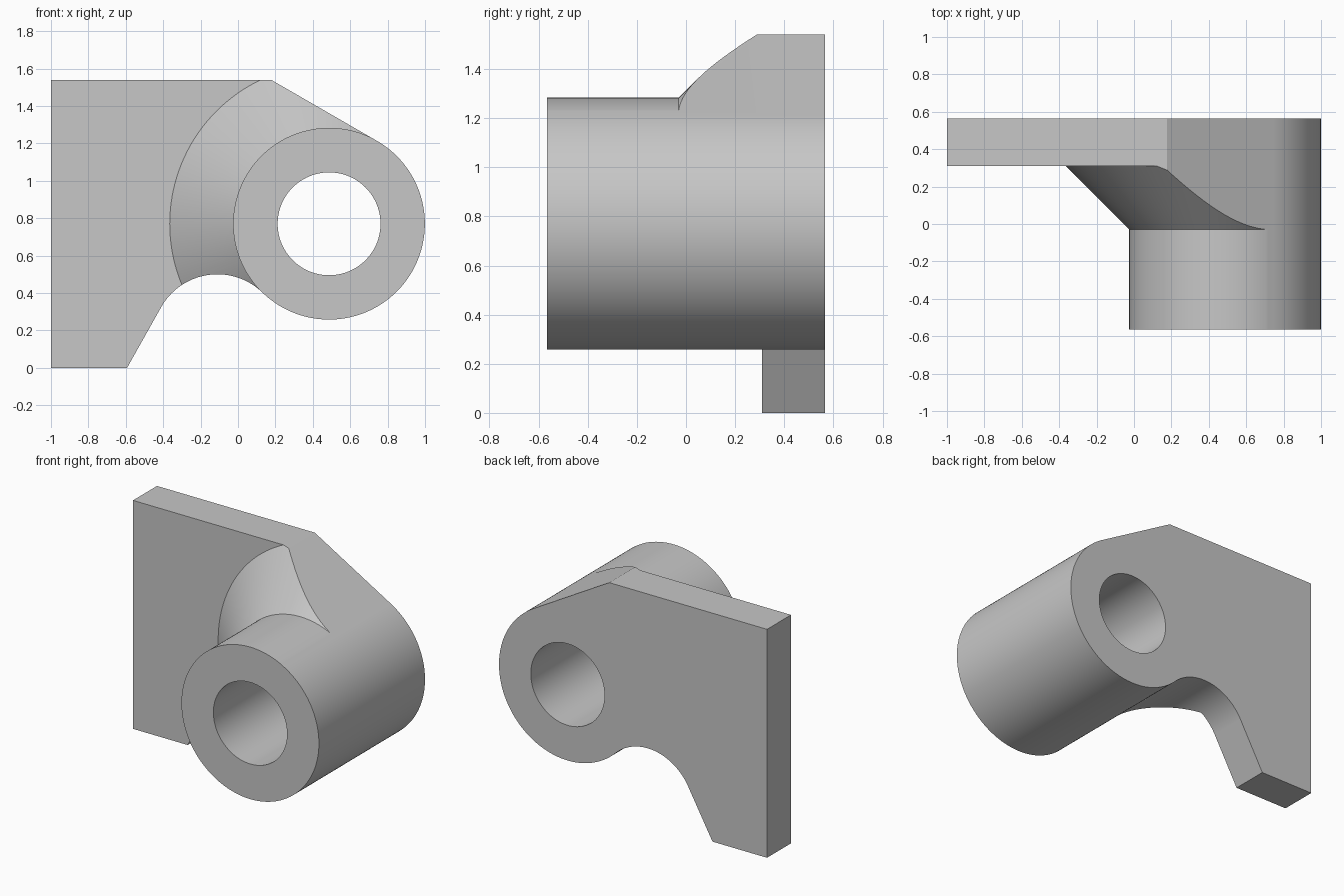
import bpy, bmesh
from math import sin, cos, radians, pi
from mathutils import Vector

old = bpy.data.objects.get("Cube")
if old:
    bpy.data.objects.remove(old, do_unlink=True)

grey = bpy.data.materials.new("plain grey")
grey.use_nodes = True
grey.diffuse_color = (0.57, 0.57, 0.57, 1)
grey.node_tree.nodes["Principled BSDF"].inputs["Base Color"].default_value = grey.diffuse_color

CX, CZ = 0.487, 0.77      # tube axis, running along y
R, BORE = 0.512, 0.275
FRONT, BACK = -0.565, 0.565
PLATE_FRONT, COLLAR_FRONT = 0.31, -0.03


def arc(cx, cz, r, start, end, steps):
    angles = [radians(start + (end - start) * i / steps) for i in range(steps + 1)]
    return [(cx + r * cos(a), cz + r * sin(a)) for a in angles]


def finish(name, bm):
    bmesh.ops.recalc_face_normals(bm, faces=bm.faces)
    mesh = bpy.data.meshes.new(name)
    bm.to_mesh(mesh)
    bm.free()
    mesh.materials.append(grey)
    ob = bpy.data.objects.new(name, mesh)
    bpy.context.collection.objects.link(ob)
    return ob


def prism(name, outline, y0, y1):
    bm = bmesh.new()
    face = bm.faces.new([bm.verts.new((x, y0, z)) for x, z in outline])
    out = bmesh.ops.extrude_face_region(bm, geom=[face])
    bmesh.ops.translate(bm, vec=(0, y1 - y0, 0),
                        verts=[v for v in out["geom"] if isinstance(v, bmesh.types.BMVert)])
    return finish(name, bm)


def lathe(name, profile, segments):
    """Closed solid turned about the tube axis from (radius, y) points."""
    bm = bmesh.new()
    rings = []
    for r, y in profile:
        rings.append([bm.verts.new((CX + r * cos(2 * pi * i / segments), y,
                                    CZ + r * sin(2 * pi * i / segments)))
                      for i in range(segments)])
    for a, b in zip(rings, rings[1:]):
        for i in range(segments):
            j = (i + 1) % segments
            bm.faces.new((a[i], a[j], b[j], b[i]))
    bm.faces.new(rings[0])
    bm.faces.new(rings[-1])
    return finish(name, bm)


# Bracket outline: foot, underside fillet, tube wall, sloped shoulder, top edge
outline = [(-1, 0), (-0.593, 0)]
outline += arc(-0.11, 0.1545, 0.3455, 150.6, 45.9, 40)
outline += arc(CX, CZ, R, -134.1, 60, 100)[1:]
outline += [(0.177, 1.54), (-1, 1.54)]
bracket = prism("bracket", outline, FRONT, BACK)

# Turned envelope leaves the tube, the conical collar and the back plate
cone_r = R + PLATE_FRONT - COLLAR_FRONT
envelope = lathe("envelope_cutter",
                 [(R + 0.001, -0.8), (R + 0.001, COLLAR_FRONT), (cone_r, PLATE_FRONT),
                  (3, PLATE_FRONT), (3, 0.8)], 144)
bore = lathe("bore_cutter", [(BORE, -0.9), (BORE, 0.9)], 96)

for cutter, op in ((envelope, 'INTERSECT'), (bore, 'DIFFERENCE')):
    mod = bracket.modifiers.new(cutter.name, 'BOOLEAN')
    mod.operation, mod.object, mod.solver = op, cutter, 'EXACT'
    cutter.hide_render = True

# Bake the cuts, then smooth the curved walls
deps = bpy.context.evaluated_depsgraph_get()
bracket_mesh = bpy.data.meshes.new_from_object(bracket.evaluated_get(deps))
bracket.modifiers.clear()
bracket.data = bracket_mesh
for cutter in (envelope, bore):
    bpy.data.objects.remove(cutter, do_unlink=True)

bpy.ops.object.select_all(action='DESELECT')
bracket.select_set(True)
bpy.context.view_layer.objects.active = bracket
bpy.ops.object.shade_smooth_by_angle(angle=radians(20))
weighted = bracket.modifiers.new("even_shading", 'WEIGHTED_NORMAL')
weighted.keep_sharp = True
